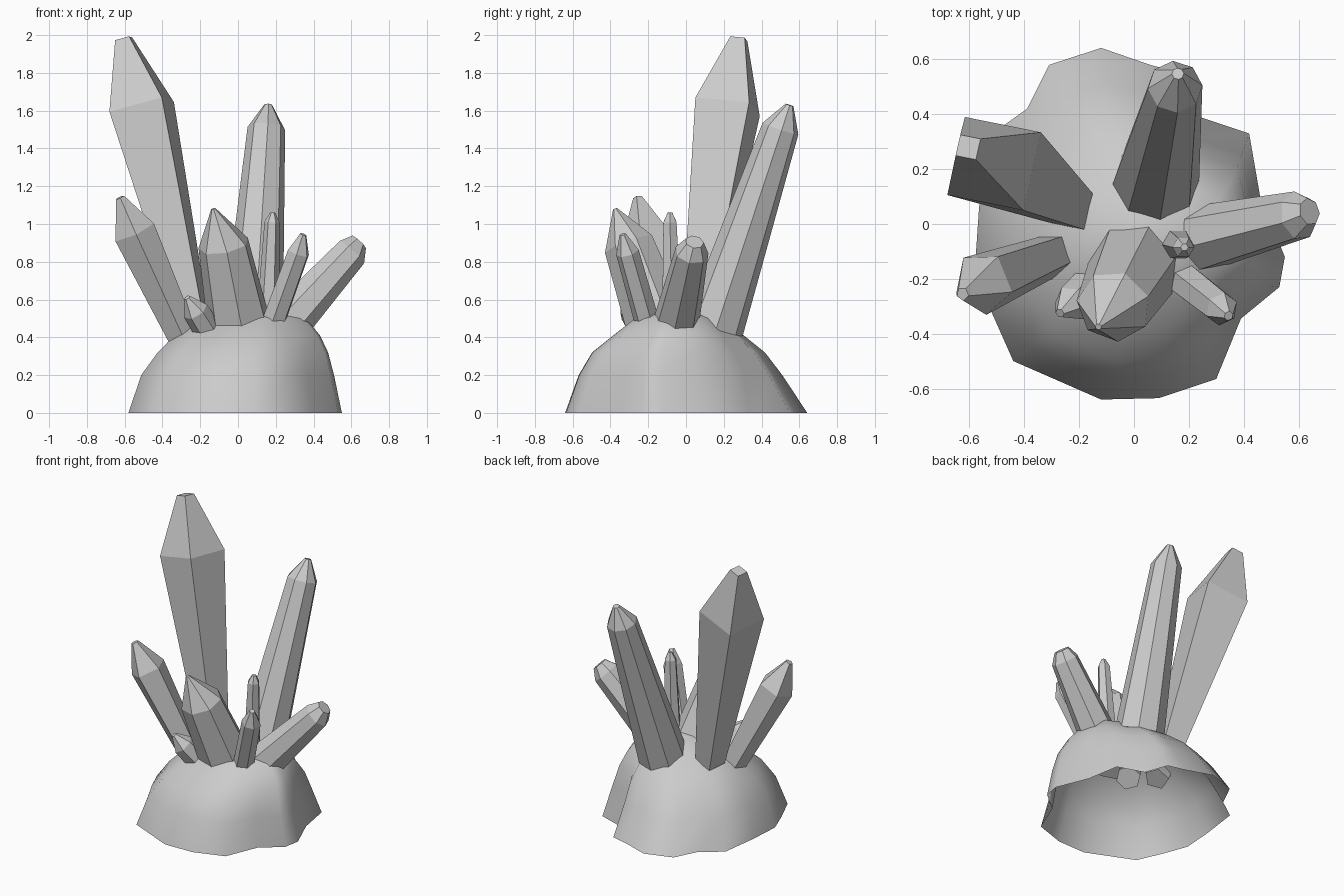
import bpy, bmesh, math
from mathutils import Vector

if "Cube" in bpy.data.objects:
    bpy.data.objects.remove(bpy.data.objects["Cube"])


def finish(bm, name):
    bmesh.ops.recalc_face_normals(bm, faces=bm.faces)
    mesh = bpy.data.meshes.new(name)
    bm.to_mesh(mesh)
    bm.free()
    ob = bpy.data.objects.new(name, mesh)
    bpy.context.collection.objects.link(ob)
    return ob


def bridge(bm, a, b):
    n = len(a)
    for i in range(n):
        j = (i + 1) % n
        bm.faces.new((a[i], a[j], b[j], b[i]))


# Rock base: open-bottomed shell lofted from its irregular footprint
outline = [(0.55, -0.12), (0.46, 0.10), (0.42, 0.33), (0.24, 0.39), (0.18, 0.55),
           (0.06, 0.58), (-0.12, 0.642), (-0.31, 0.58), (-0.39, 0.42), (-0.53, 0.32),
           (-0.565, 0.06), (-0.58, -0.16), (-0.52, -0.32), (-0.44, -0.50),
           (-0.12, -0.64), (0.09, -0.635), (0.30, -0.565), (0.39, -0.345), (0.53, -0.23)]
# height, scale x, scale y, shift x, shift y, blend towards a plain ellipse
levels = [(0, 1, 1, 0, 0, 0), (0.2, 0.91, 0.85, 0.01, -0.03, 0.1),
          (0.32, 0.81, 0.73, 0.035, -0.04, 0.2), (0.41, 0.70, 0.56, 0.055, -0.04, 0.35),
          (0.50, 0.50, 0.37, 0.09, -0.05, 0.6), (0.55, 0.22, 0.18, 0.07, -0.06, 1)]
bm = bmesh.new()
rings = []
for z, sx, sy, dx, dy, mix in levels:
    ring = []
    for x, y in outline:
        a = math.atan2(y, x)
        px = x * (1 - mix) + 0.54 * math.cos(a) * mix
        py = y * (1 - mix) + 0.58 * math.sin(a) * mix
        ring.append(bm.verts.new((px * sx + dx, py * sy + dy, z)))
    rings.append(ring)
for a, b in zip(rings, rings[1:]):
    bridge(bm, a, b)
top = bm.verts.new((0.06, -0.07, 0.565))
for i, v in enumerate(rings[-1]):
    bm.faces.new((v, rings[-1][(i + 1) % len(outline)], top))
rock = finish(bm, "rock_base")
for p in rock.data.polygons:
    p.use_smooth = True


# Crystal: prism from base to shoulder, then a blunt point; flat faces
def crystal(name, n, phase, base, r0, shoulder, r1, tip, r2, sink=0.1):
    base, shoulder, tip = Vector(base), Vector(shoulder), Vector(tip)
    axis = (shoulder - base).normalized()
    u = (Vector((1, 0, 0)) - axis * axis.x).normalized()
    v = axis.cross(u)
    bm = bmesh.new()
    rings = []
    for c, r in ((base - axis * sink, r0), (shoulder, r1), (tip, r2)):
        ang = [math.radians(phase) + math.tau * i / n for i in range(n)]
        rings.append([bm.verts.new(c + (u * math.cos(a) + v * math.sin(a)) * r) for a in ang])
    bridge(bm, rings[0], rings[1])
    bridge(bm, rings[1], rings[2])
    bm.faces.new(rings[0])
    bm.faces.new(rings[2])
    return finish(bm, name)


crystal("crystal_tallest", 4, 32, (-0.25, 0.07, 0.55), 0.095,
        (-0.51, 0.22, 1.62), 0.207, (-0.605, 0.28, 1.98), 0.055)
crystal("crystal_tall_back", 8, 5, (0.085, 0.18, 0.55), 0.16,
        (0.15, 0.50, 1.505), 0.10, (0.16, 0.548, 1.63), 0.022)
crystal("crystal_left", 5, 60, (-0.315, -0.12, 0.45), 0.08,
        (-0.55, -0.215, 0.96), 0.118, (-0.625, -0.255, 1.14), 0.025)
crystal("crystal_left_small", 6, 10, (-0.15, -0.22, 0.42), 0.08,
        (-0.225, -0.29, 0.54), 0.07, (-0.27, -0.325, 0.61), 0.018, 0.12)
crystal("crystal_front", 7, 20, (0.0, -0.16, 0.50), 0.175,
        (-0.075, -0.30, 0.89), 0.137, (-0.13, -0.375, 1.08), 0.012)
crystal("crystal_thin", 6, 0, (0.16, -0.075, 0.55), 0.065,
        (0.18, -0.085, 1.01), 0.04, (0.184, -0.085, 1.06), 0.014, 0.18)
crystal("crystal_right_small", 6, 20, (0.205, -0.22, 0.53), 0.068,
        (0.32, -0.31, 0.85), 0.062, (0.345, -0.335, 0.945), 0.018, 0.18)
crystal("crystal_right", 7, 0, (0.31, -0.04, 0.53), 0.125,
        (0.60, 0.03, 0.85), 0.09, (0.64, 0.045, 0.905), 0.05)
